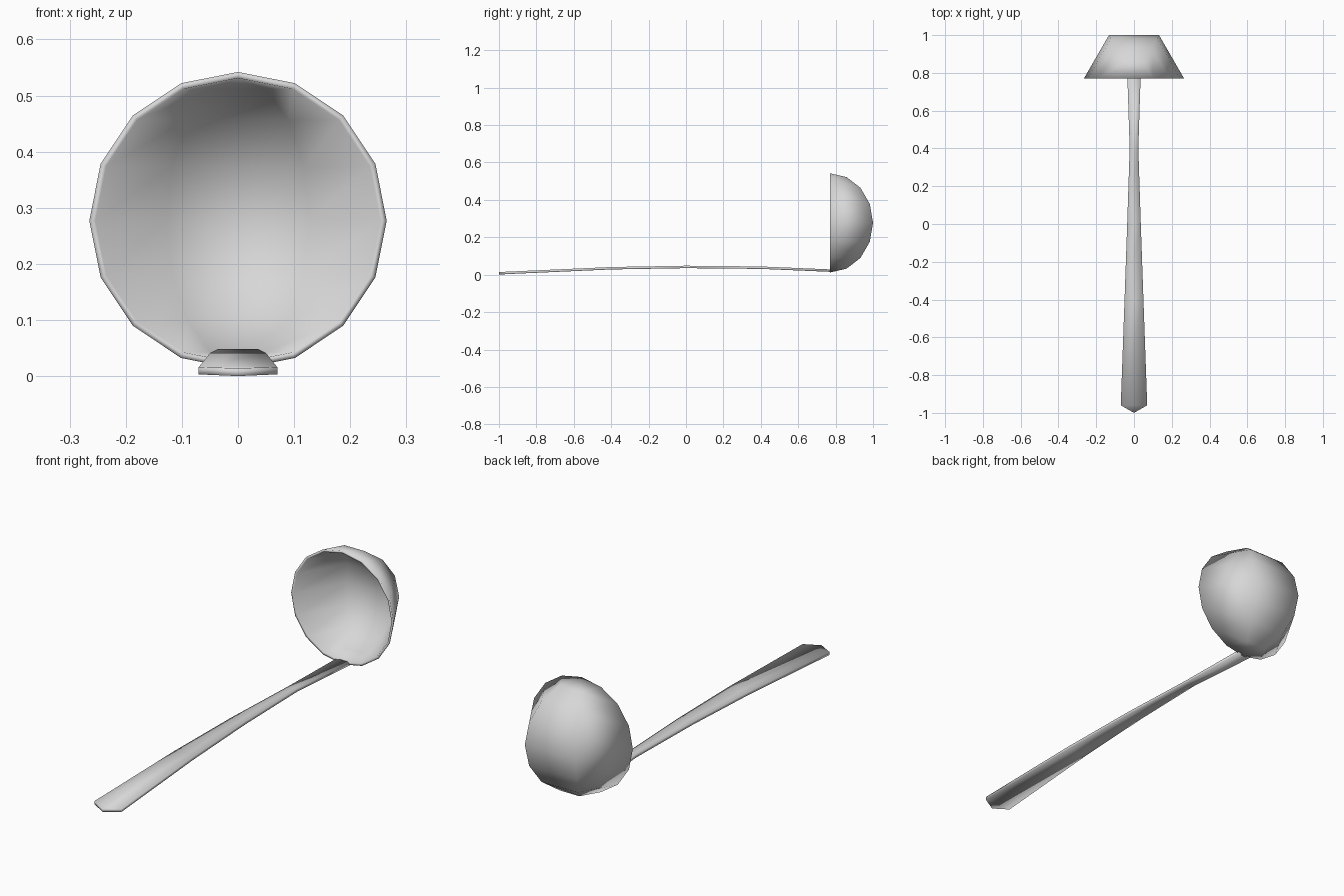
import bpy
import bmesh
from math import sin, cos, pi

cube = bpy.data.objects.get("Cube")
if cube:
    bpy.data.objects.remove(cube)

steel = bpy.data.materials.new("brushed_grey")
steel.use_nodes = True
GREY = (0.68, 0.68, 0.68, 1)
steel.diffuse_color = GREY
steel.node_tree.nodes["Principled BSDF"].inputs["Base Color"].default_value = GREY


def finish(bm, name):
    bmesh.ops.recalc_face_normals(bm, faces=bm.faces)
    for f in bm.faces:
        f.smooth = True
    mesh = bpy.data.meshes.new(name)
    bm.to_mesh(mesh)
    bm.free()
    mesh.materials.append(steel)
    obj = bpy.data.objects.new(name, mesh)
    bpy.context.collection.objects.link(obj)
    return obj


# Bowl: outer and inner half spheres, three panels around, joined at the rim
RADIUS, WALL, RINGS, PANELS = 0.265, 0.011, 8, 3
CENTRE_Y, CENTRE_Z = 0.7705, 0.277


def half_sphere(bm, r):
    """Make the shell faces and return its rows of vertices, top to bottom."""
    rows = []
    for i in range(RINGS + 1):
        w, z = r * sin(pi * i / RINGS), CENTRE_Z + r * cos(pi * i / RINGS)
        if i in (0, RINGS):
            rows.append([bm.verts.new((0, CENTRE_Y, z))] * (PANELS + 1))
        else:
            rows.append([bm.verts.new((w * cos(pi * j / PANELS),
                                       CENTRE_Y + w * sin(pi * j / PANELS), z))
                         for j in range(PANELS + 1)])
    for a, b in zip(rows, rows[1:]):
        for j in range(PANELS):
            corners = (a[j], a[j + 1], b[j + 1], b[j])
            bm.faces.new(list(dict.fromkeys(corners)))
    return rows


bm = bmesh.new()
outer = half_sphere(bm, RADIUS)
inner = half_sphere(bm, RADIUS - WALL)
for i in range(RINGS):
    for side in (0, -1):
        bm.faces.new((outer[i][side], outer[i + 1][side],
                      inner[i + 1][side], inner[i][side]))
finish(bm, "bowl")

# Handle: arched flat bar, narrow near the bowl, flaring to a pointed end
# stations: y, half width, underside height
stations = [(0.778, 0.035, 0.015), (0.4, 0.023, 0.031), (0, 0.036, 0.035),
            (-0.4, 0.05, 0.028), (-0.96, 0.07, 0.003)]
THICK = 0.013
bm = bmesh.new()
rows = [[bm.verts.new((x, y, z)) for x, z in
         ((-w, z0), (w, z0), (w, z0 + THICK), (-w, z0 + THICK))]
        for y, w, z0 in stations]
bm.faces.new(rows[0])
for a, b in zip(rows, rows[1:]):
    for i in range(4):
        j = (i + 1) % 4
        bm.faces.new((a[i], a[j], b[j], b[i]))
low, high = (bm.verts.new((0, -1, z)) for z in (0, THICK + 0.001))
bl, br, tr, tl = rows[-1]
bm.faces.new((bl, br, low))
bm.faces.new((tl, high, tr))
bm.faces.new((bl, low, high, tl))
bm.faces.new((br, tr, high, low))
finish(bm, "handle")
